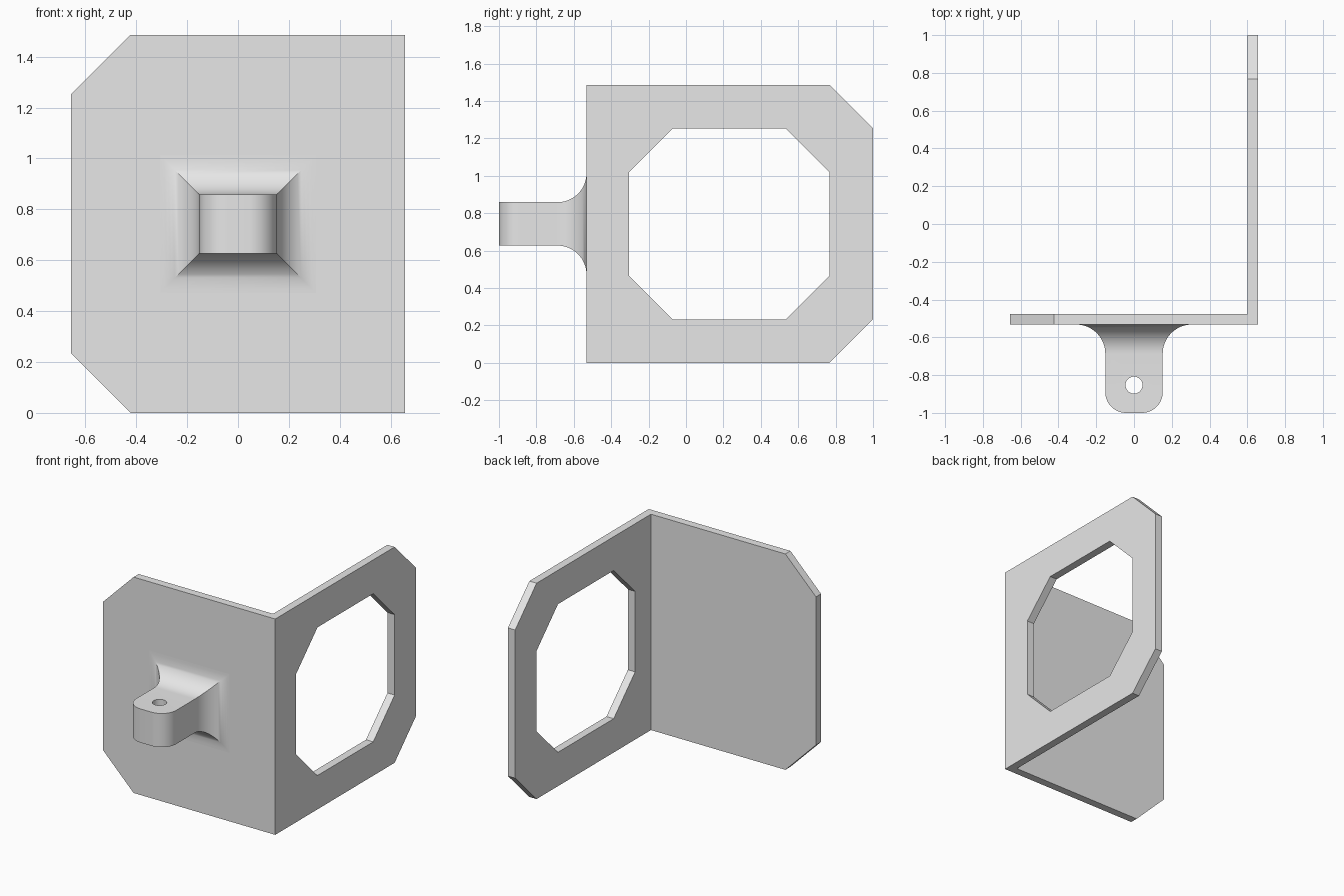
import bpy, bmesh
from math import sin, cos, pi, radians
from mathutils import Vector

cube = bpy.data.objects.get("Cube")
if cube:
    bpy.data.objects.remove(cube, do_unlink=True)

# Main dimensions
X, FRONT, BACK, H = 0.656, -0.532, 1.0, 1.486
THICK, CHAMFER = 0.055, 0.233

grey = bpy.data.materials.new("plain grey")
grey.use_nodes = True
grey.diffuse_color = (0.8, 0.8, 0.8, 1)
grey.node_tree.nodes["Principled BSDF"].inputs["Base Color"].default_value = (0.8, 0.8, 0.8, 1)


def make_object(name, bm):
    bmesh.ops.recalc_face_normals(bm, faces=bm.faces)
    mesh = bpy.data.meshes.new(name)
    bm.to_mesh(mesh)
    bm.free()
    mesh.materials.append(grey)
    obj = bpy.data.objects.new(name, mesh)
    bpy.context.collection.objects.link(obj)
    return obj


def prism(points, direction):
    bm = bmesh.new()
    face = bm.faces.new([bm.verts.new(p) for p in points])
    ext = bmesh.ops.extrude_face_region(bm, geom=[face])["geom"]
    moved = [v for v in ext if isinstance(v, bmesh.types.BMVert)]
    bmesh.ops.translate(bm, verts=moved, vec=direction)
    return bm


def select_only(obj):
    bpy.ops.object.select_all(action='DESELECT')
    obj.select_set(True)
    bpy.context.view_layer.objects.active = obj


def cut(obj, cutter):
    cutter.hide_render = True
    mod = obj.modifiers.new("cut", 'BOOLEAN')
    mod.operation, mod.solver, mod.object = 'DIFFERENCE', 'EXACT', cutter
    select_only(obj)
    bpy.ops.object.modifier_apply(modifier=mod.name)
    bpy.data.objects.remove(cutter, do_unlink=True)


# Angle bracket: L profile raised to full height, free corners clipped
outline = [(-X, FRONT), (X, FRONT), (X, BACK), (X - THICK, BACK),
           (X - THICK, FRONT + THICK), (-X, FRONT + THICK)]
bm = prism([(x, y, 0) for x, y in outline], (0, 0, H))
for z, up in ((0, -1), (H, 1)):
    for point, normal in (((-X + CHAMFER, 0, z), (-1, 0, up)),
                          ((0, BACK - CHAMFER, z), (0, 1, up))):
        res = bmesh.ops.bisect_plane(bm, geom=bm.verts[:] + bm.edges[:] + bm.faces[:],
                                     plane_co=point, plane_no=Vector(normal).normalized(),
                                     clear_outer=True)
        rim = [e for e in res["geom_cut"] if isinstance(e, bmesh.types.BMEdge)]
        bmesh.ops.edgenet_fill(bm, edges=rim)
bracket = make_object("angle_bracket", bm)

# Eight-sided window in the side plate
y0, y1, z0, z1, c = -0.305, BACK - CHAMFER, CHAMFER, H - CHAMFER, CHAMFER
window = [(y0 + c, z0), (y1 - c, z0), (y1, z0 + c), (y1, z1 - c),
          (y1 - c, z1), (y0 + c, z1), (y0, z1 - c), (y0, z0 + c)]
cut(bracket, make_object("window_cutter",
                         prism([(X - 0.2, y, z) for y, z in window], (0.4, 0, 0))))

# Lug: rectangular sections (y, half width, half height), flared root to rounded tip
HALF_W, HALF_H, FLARE, TIP, STEPS = 0.152, 0.116, 0.155, 0.11, 16
sections = [(FRONT + 0.03, HALF_W + FLARE, HALF_H + FLARE)]
for i in range(STEPS + 1):
    a = i / STEPS * pi / 2
    grow = FLARE * (1 - sin(a))
    sections.append((FRONT - FLARE * (1 - cos(a)), HALF_W + grow, HALF_H + grow))
for i in range(STEPS + 1):
    a = i / STEPS * pi / 2
    sections.append((-1 + TIP - TIP * sin(a), HALF_W - TIP * (1 - cos(a)), HALF_H))

bm = bmesh.new()
rings = [[bm.verts.new((sx * w, y, H / 2 + sz * h))
          for sx, sz in ((-1, -1), (1, -1), (1, 1), (-1, 1))] for y, w, h in sections]
for a, b in zip(rings, rings[1:]):
    for k in range(4):
        n = (k + 1) % 4
        bm.faces.new((a[k], a[n], b[n], b[k]))
bm.faces.new(rings[0])
bm.faces.new(rings[-1])
lug = make_object("lug", bm)

# Pin hole through the lug
pin = [(0.045 * cos(i * pi / 16), -0.853 + 0.045 * sin(i * pi / 16), H / 2 - 0.3)
       for i in range(32)]
cut(lug, make_object("pin_cutter", prism(pin, (0, 0, 0.6))))
select_only(lug)
bpy.ops.object.shade_smooth_by_angle(angle=radians(30))
